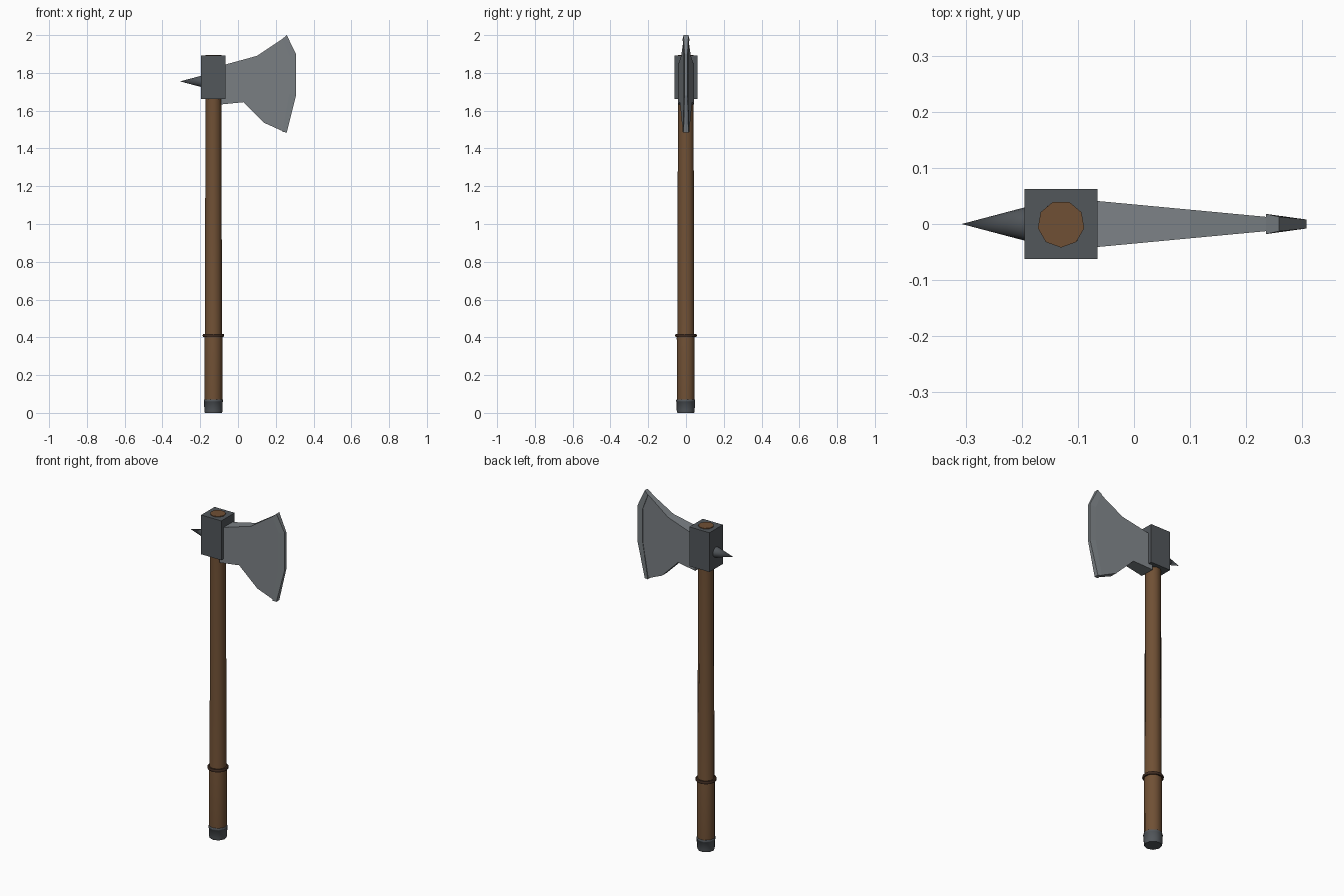
import bpy, bmesh, math
from mathutils import Matrix

if "Cube" in bpy.data.objects:
    bpy.data.objects.remove(bpy.data.objects["Cube"])

AX = -0.13  # handle axis


def material(name, color):
    m = bpy.data.materials.new(name)
    m.diffuse_color = (*color, 1)
    m.use_nodes = True
    m.node_tree.nodes["Principled BSDF"].inputs["Base Color"].default_value = m.diffuse_color
    return m


wood = material("wood", (0.16, 0.08, 0.035))
dark_wood = material("dark_wood", (0.05, 0.025, 0.015))
iron = material("iron", (0.085, 0.095, 0.105))
steel = material("steel", (0.2, 0.22, 0.235))


def finish(name, bm, mat, smooth=False):
    bmesh.ops.recalc_face_normals(bm, faces=bm.faces)
    me = bpy.data.meshes.new(name)
    bm.to_mesh(me)
    bm.free()
    me.materials.append(mat)
    ob = bpy.data.objects.new(name, me)
    bpy.context.collection.objects.link(ob)
    if smooth:
        bpy.ops.object.select_all(action='DESELECT')
        ob.select_set(True)
        bpy.context.view_layer.objects.active = ob
        bpy.ops.object.shade_smooth_by_angle(angle=math.radians(45))
    return ob


def bridge(bm, a, b):
    n = len(a)
    for i in range(n):
        j = (i + 1) % n
        bm.faces.new((a[i], a[j], b[j], b[i]))


def lathe(name, profile, sides, mat):
    """Turn (radius, z) points round the handle axis, with one corner at the front."""
    bm = bmesh.new()
    rings = []
    for r, z in profile:
        angles = [2 * math.pi * i / sides for i in range(sides)]
        rings.append([bm.verts.new((AX + r * math.sin(a), -r * math.cos(a), z)) for a in angles])
    for a, b in zip(rings, rings[1:]):
        bridge(bm, a, b)
    bm.faces.new(rings[0])
    bm.faces.new(rings[-1])
    return finish(name, bm, mat, True)


def plate(name, points, mat):
    """Close a side outline of (x, z, half thickness) points, mirrored in y."""
    bm = bmesh.new()
    front = [bm.verts.new((x, -t, z)) for x, z, t in points]
    back = [bm.verts.new((x, t, z)) for x, z, t in points]
    bm.faces.new(front)
    bm.faces.new(back)
    bridge(bm, front, back)
    return finish(name, bm, mat)


# Handle, grip ring and butt cap
lathe("handle", [(0.048, 0.05), (0.049, 0.40), (0.046, 0.42), (0.042, 1.895)], 9, wood)
lathe("grip_ring", [(0.046, 0.402), (0.054, 0.402), (0.057, 0.408),
                    (0.057, 0.412), (0.054, 0.418), (0.046, 0.418)], 16, dark_wood)
lathe("butt_cap", [(0.046, 0.0), (0.049, 0.012), (0.05, 0.058), (0.052, 0.06),
                   (0.052, 0.068), (0.049, 0.071)], 9, iron)

# Head block
bm = bmesh.new()
bmesh.ops.create_cube(bm, size=1, matrix=Matrix.Translation((AX, 0, 1.776))
                      @ Matrix.Diagonal((0.13, 0.124, 0.23, 1)))
finish("head_block", bm, iron)

# Rear spike
bm = bmesh.new()
bmesh.ops.create_cone(bm, cap_ends=True, segments=16, radius1=0.033, radius2=0, depth=0.125,
                      matrix=Matrix.Translation((-0.2445, 0, 1.755))
                      @ Matrix.Rotation(-math.pi / 2, 4, 'Y'))
finish("rear_spike", bm, iron, True)

# Blade body, tapering in thickness away from the block
outline = [(-0.09, 1.838), (0.10, 1.89), (0.243, 1.985), (0.278, 1.89),
           (0.278, 1.69), (0.24, 1.49), (0.14, 1.535), (0.03, 1.645), (-0.09, 1.633)]
plate("blade", [(x, z, 0.041 - 0.094 * (x + 0.065)) for x, z in outline], steel)

# Cutting edge: bevelled strip from inner to outer curve
inner = [(0.235, 1.98, 0.018), (0.272, 1.89, 0.012), (0.272, 1.69, 0.012), (0.235, 1.487, 0.018)]
outer = [(0.258, 2.0, 0.013), (0.307, 1.9, 0.008), (0.307, 1.68, 0.008), (0.258, 1.485, 0.013)]
bm = bmesh.new()
loops = [[bm.verts.new((x, s * t, z)) for x, z, s, t in
          ((i[0], i[1], -1, i[2]), (o[0], o[1], -1, o[2]),
           (o[0], o[1], 1, o[2]), (i[0], i[1], 1, i[2]))]
         for i, o in zip(inner, outer)]
for a, b in zip(loops, loops[1:]):
    bridge(bm, a, b)
bm.faces.new(loops[0])
bm.faces.new(loops[-1])
finish("cutting_edge", bm, steel)
